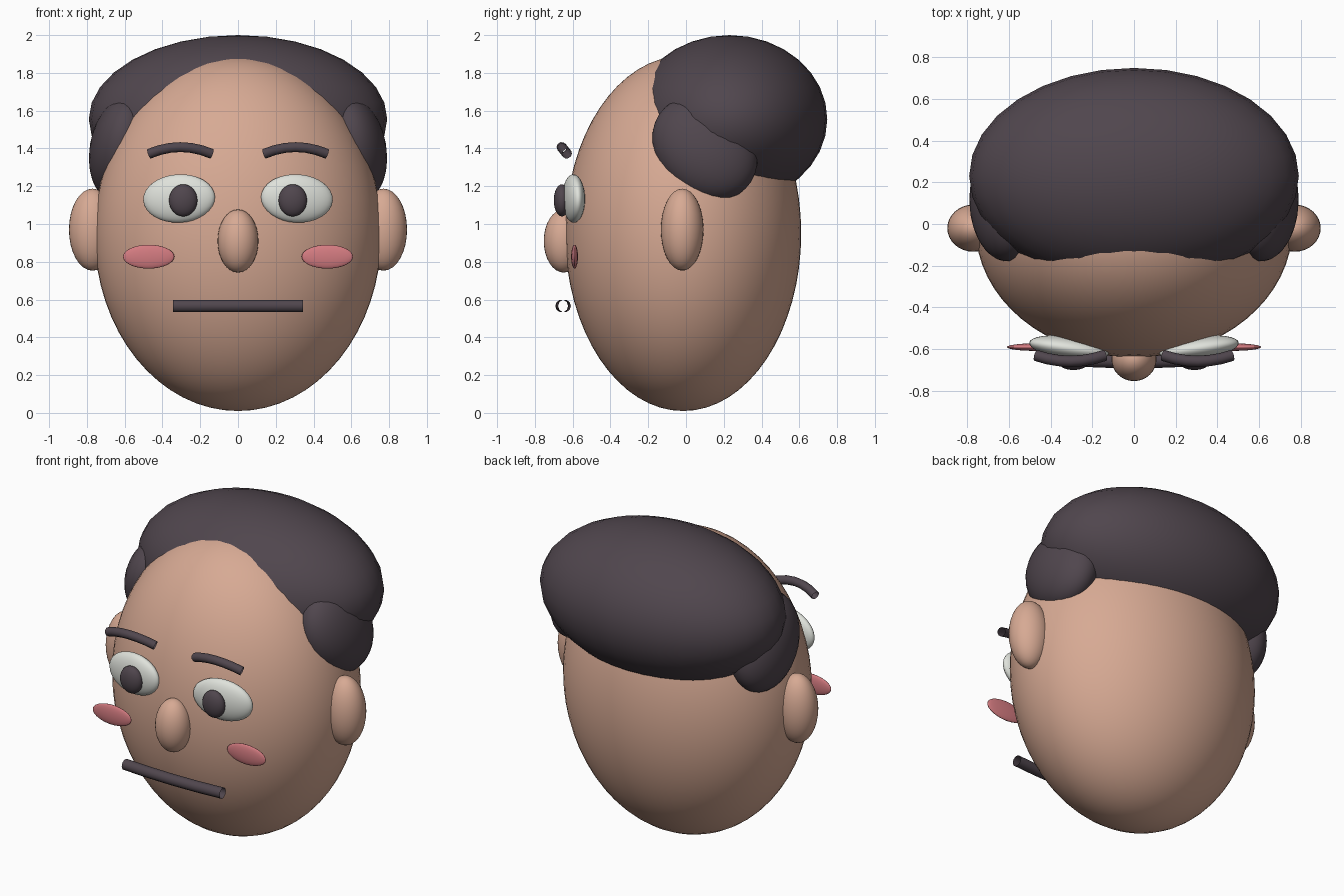
import bpy
from math import radians

cube = bpy.data.objects.get("Cube")
if cube:
    bpy.data.objects.remove(cube, do_unlink=True)


def material(name, rgb):
    mat = bpy.data.materials.new(name)
    mat.use_nodes = True
    mat.diffuse_color = (*rgb, 1)
    bsdf = next(n for n in mat.node_tree.nodes if n.type == "BSDF_PRINCIPLED")
    bsdf.inputs["Base Color"].default_value = (*rgb, 1)
    bsdf.inputs["Roughness"].default_value = 0.8
    return mat


skin = material("skin", (0.68, 0.40, 0.295))
dark = material("dark_hair", (0.08, 0.061, 0.075))
white = material("eye_white", (0.74, 0.76, 0.71))
pink = material("blush_pink", (0.66, 0.20, 0.22))


def ellipsoid(name, mat, centre, radii, tilt=(0, 0, 0), segments=32, rings=16):
    bpy.ops.mesh.primitive_uv_sphere_add(segments=segments, ring_count=rings, radius=1)
    ob = bpy.context.object
    ob.name = name
    ob.location = centre
    ob.scale = radii
    ob.rotation_euler = [radians(a) for a in tilt]
    ob.data.materials.append(mat)
    bpy.ops.object.shade_smooth()
    return ob


def pair(name, mat, centre, radii, tilt=(0, 0, 0)):
    # One copy on each side of the face
    for side, s in (("left", 1), ("right", -1)):
        ellipsoid(f"{side}_{name}", mat, (s * centre[0], *centre[1:]), radii,
                  (tilt[0], s * tilt[1], s * tilt[2]))


def tube(name, mat, points, radius):
    # Open-ended round tube along a path
    curve = bpy.data.curves.new(name, "CURVE")
    curve.dimensions = "3D"
    curve.bevel_depth = radius
    curve.bevel_resolution = 3
    spline = curve.splines.new("POLY")
    spline.points.add(len(points) - 1)
    for point, co in zip(spline.points, points):
        point.co = (*co, 1)
    spline.use_smooth = True
    curve.materials.append(mat)
    ob = bpy.data.objects.new(name, curve)
    bpy.context.collection.objects.link(ob)


# Head and hair
ellipsoid("head", skin, (0, -0.015, 0.95), (0.76, 0.625, 0.94), segments=64, rings=32)
ellipsoid("hair_cap", dark, (0, 0.23, 1.555), (0.79, 0.518, 0.445))
pair("sideburn", dark, (0.62, 0.1, 1.4), (0.165, 0.25, 0.305), (45, -10, 0))

# Ears and nose
pair("ear", skin, (0.77, -0.02, 0.97), (0.125, 0.113, 0.217))
ellipsoid("nose", skin, (0, -0.648, 0.91), (0.108, 0.105, 0.167))

# Eyes and cheeks
pair("eye", white, (0.312, -0.595, 1.135), (0.192, 0.055, 0.128), (0, 3, 8))
pair("pupil", dark, (0.29, -0.657, 1.125), (0.075, 0.043, 0.085))
pair("cheek", pink, (0.473, -0.59, 0.827), (0.136, 0.018, 0.063))

# Eyebrows: shallow arches that rise and bulge forward in the middle
for side, s in (("left", 1), ("right", -1)):
    arch = []
    for i in range(7):
        t = i / 3 - 1
        bulge = 1 - t * t
        arch.append((s * (0.305 + 0.165 * t), -0.63 - 0.028 * bulge, 1.372 + 0.035 * bulge))
    tube(f"{side}_eyebrow", dark, arch, 0.027)

# Mouth: straight bar with a slight forward bow
tube("mouth", dark,
     [(0.343 * t, -0.658 + 0.015 * t * t, 0.566) for t in (-1, -0.5, 0, 0.5, 1)], 0.034)
